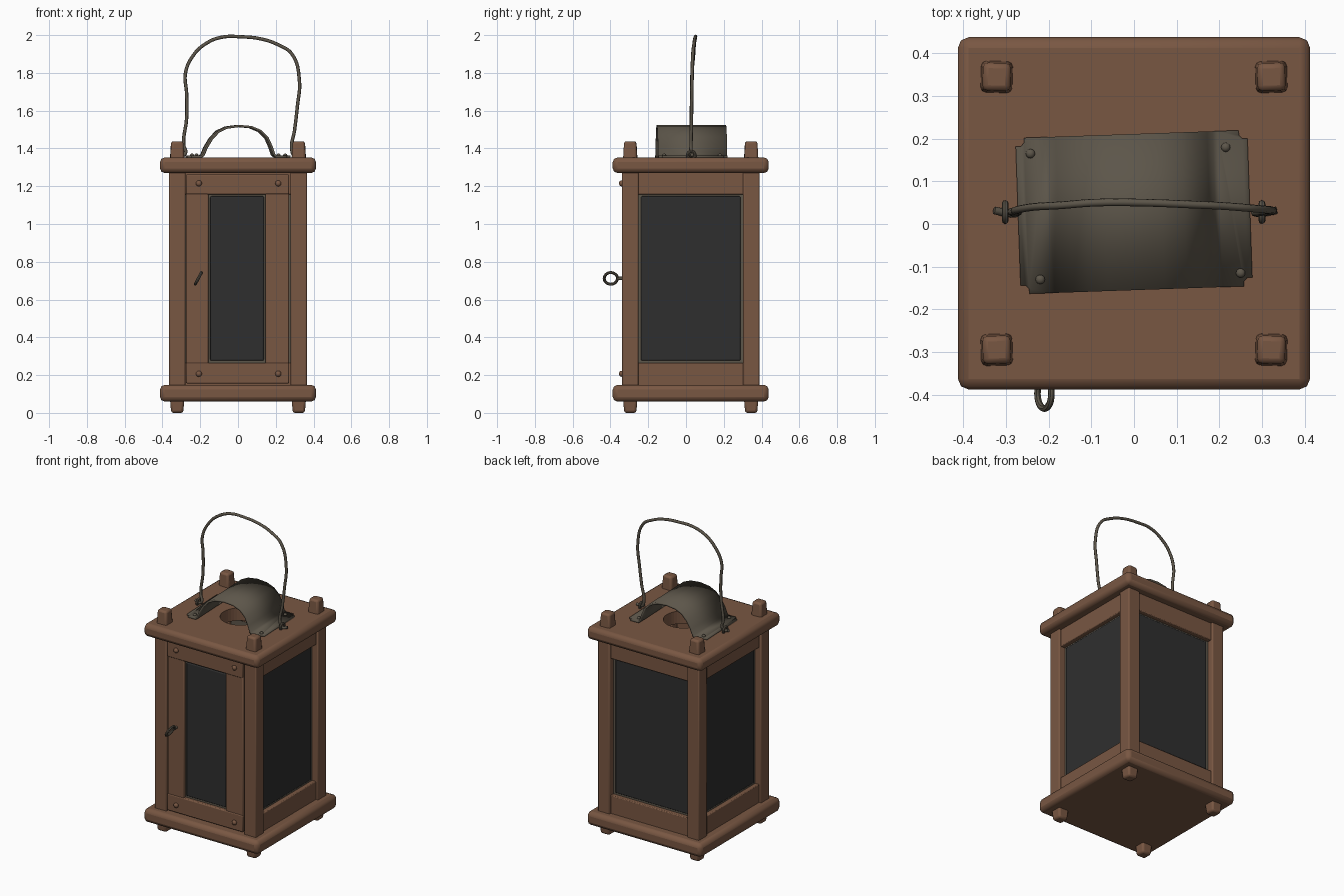
import bpy, bmesh, math
from mathutils import Matrix, Vector

cube = bpy.data.objects.get("Cube")
if cube:
    bpy.data.objects.remove(cube, do_unlink=True)


def material(name, rgb):
    m = bpy.data.materials.new(name)
    m.use_nodes = True
    m.diffuse_color = (*rgb, 1)
    m.node_tree.nodes["Principled BSDF"].inputs["Base Color"].default_value = (*rgb, 1)
    return m


WOOD = material("brown wood", (0.19, 0.095, 0.055))
METAL = material("dull metal", (0.108, 0.092, 0.068))
GLASS = material("dark glass", (0.028, 0.028, 0.028))
CY = 0.025  # the body sits slightly behind the origin


def finish(ob, mat, bevel=0, segments=2):
    ob.data.materials.append(mat)
    if bevel:
        mod = ob.modifiers.new("soft edges", "BEVEL")
        mod.width, mod.segments = bevel, segments
    bpy.ops.object.select_all(action="DESELECT")
    ob.select_set(True)
    bpy.context.view_layer.objects.active = ob
    bpy.ops.object.shade_smooth_by_angle(angle=math.radians(35))
    return ob


def from_bmesh(name, bm):
    bmesh.ops.recalc_face_normals(bm, faces=bm.faces)
    me = bpy.data.meshes.new(name)
    bm.to_mesh(me)
    bm.free()
    ob = bpy.data.objects.new(name, me)
    bpy.context.collection.objects.link(ob)
    return ob


def box(name, x, y, z, mat, bevel=0.008, top=1, bottom=1, turn=0):
    """Box from (min, max) ranges; top and bottom scale the end faces."""
    bm = bmesh.new()
    bmesh.ops.create_cube(bm, size=1)
    for v in bm.verts:
        s = top if v.co.z > 0 else bottom
        v.co = Vector((v.co.x * (x[1] - x[0]) * s, v.co.y * (y[1] - y[0]) * s,
                       v.co.z * (z[1] - z[0])))
    ob = from_bmesh(name, bm)
    ob.location = [(a + b) / 2 for a, b in (x, y, z)]
    ob.rotation_euler.z = turn
    return finish(ob, mat, bevel)


def ring(name, loc, rot, major, minor):
    bpy.ops.mesh.primitive_torus_add(location=loc, rotation=rot, major_radius=major,
                                     minor_radius=minor, major_segments=24, minor_segments=8)
    bpy.context.object.name = name
    return finish(bpy.context.object, METAL)


def wire(name, points, radius):
    cu = bpy.data.curves.new(name, "CURVE")
    cu.dimensions = "3D"
    cu.bevel_depth, cu.bevel_resolution, cu.use_fill_caps = radius, 2, True
    cu.resolution_u = 8
    sp = cu.splines.new("BEZIER")
    sp.bezier_points.add(len(points) - 1)
    for p, co in zip(sp.bezier_points, points):
        p.co = co
        p.handle_left_type = p.handle_right_type = "AUTO"
    cu.materials.append(METAL)
    ob = bpy.data.objects.new(name, cu)
    bpy.context.collection.objects.link(ob)
    return ob


def rivet(name, loc, rot, mat, radius):
    bm = bmesh.new()
    bmesh.ops.create_uvsphere(bm, u_segments=12, v_segments=8, radius=radius)
    bmesh.ops.scale(bm, vec=(1, 1, 0.8), verts=bm.verts)
    ob = from_bmesh(name, bm)
    ob.location, ob.rotation_euler = loc, rot
    return finish(ob, mat)


# Base and roof boards
box("base_board", (-0.413, 0.413), (-0.388, 0.438), (0.06, 0.148), WOOD, 0.025)
roof = box("roof_board", (-0.413, 0.413), (-0.388, 0.438), (1.27, 1.352), WOOD, 0.025)

# Round smoke hole in the roof
bpy.ops.mesh.primitive_cylinder_add(vertices=40, radius=0.12, depth=0.4, location=(0, CY, 1.31))
cutter = bpy.context.object
cutter.name = "smoke_hole_cutter"
cutter.hide_render = True
cut = roof.modifiers.new("smoke hole", "BOOLEAN")
cut.object, cut.solver = cutter, "EXACT"
bpy.ops.object.select_all(action="DESELECT")
bpy.context.view_layer.objects.active = roof
roof.select_set(True)
for mod_name in [m.name for m in roof.modifiers if m.type in {"BEVEL", "BOOLEAN"}]:
    bpy.ops.object.modifier_apply(modifier=mod_name)
bpy.data.objects.remove(cutter, do_unlink=True)

# Corner posts with tapered ends poking through the boards
for sx, side in ((-1, "right"), (1, "left")):
    for sy, end in ((-1, "front"), (1, "back")):
        x, y = sx * 0.322, CY + sy * 0.32
        tag = f"{end}_{side}"
        box(f"{tag}_post", (x - 0.043, x + 0.043), (y - 0.043, y + 0.043), (0.1, 1.3), WOOD, 0.007)
        box(f"{tag}_finial", (x - 0.04, x + 0.04), (y - 0.04, y + 0.04), (1.3, 1.438), WOOD,
            0.012, top=0.8, turn=0.03 * sx * sy)
        box(f"{tag}_foot", (x - 0.04, x + 0.04), (y - 0.04, y + 0.04), (0, 0.1), WOOD,
            0.012, bottom=0.8)

# Side and back walls: two rails, a thin metal rim and a pane each
for name, angle in (("left", 0), ("back", 90), ("right", 180)):
    turn = Matrix.Translation((0, CY, 0)) @ Matrix.Rotation(math.radians(angle), 4, "Z")
    parts = [
        box(f"{name}_top_rail", (0.295, 0.35), (-0.29, 0.29), (1.155, 1.29), WOOD, 0.005),
        box(f"{name}_bottom_rail", (0.295, 0.35), (-0.29, 0.29), (0.12, 0.265), WOOD, 0.005),
        box(f"{name}_rim", (0.3, 0.322), (-0.285, 0.285), (0.25, 1.17), METAL, 0),
        box(f"{name}_pane", (0.305, 0.328), (-0.263, 0.263), (0.277, 1.147), GLASS, 0.006),
    ]
    for p in parts:
        p.matrix_world = turn @ Matrix.Translation(p.location)

# Front door: full-width rails, wide stiles, narrow pane
F = -0.338
box("door_top_rail", (-0.275, 0.27), (F, F + 0.05), (1.157, 1.263), WOOD, 0.006)
box("door_bottom_rail", (-0.275, 0.27), (F, F + 0.05), (0.156, 0.265), WOOD, 0.006)
box("door_right_stile", (-0.275, -0.157), (F + 0.004, F + 0.05), (0.25, 1.17), WOOD, 0.006)
box("door_left_stile", (0.145, 0.27), (F + 0.004, F + 0.05), (0.25, 1.17), WOOD, 0.006)
box("door_rim", (-0.17, 0.16), (F + 0.022, F + 0.045), (0.25, 1.17), METAL, 0)
box("door_pane", (-0.147, 0.137), (F + 0.015, F + 0.04), (0.277, 1.147), GLASS, 0.006)
for x in (-0.207, 0.213):
    for z in (0.207, 1.215):
        rivet("door_peg", (x, F - 0.004, z), (math.pi / 2, 0, 0), WOOD, 0.016)

# Ring pull on the door
ring("door_ring", (-0.21, -0.398, 0.712), (0, math.radians(90 + 28), 0), 0.035, 0.008)
wire("door_ring_shank", [(-0.21, -0.365, 0.712), (-0.21, -0.32, 0.712)], 0.009)

# Bent metal smoke cover over the hole
profile = [(-0.272, 1.356), (-0.2, 1.356), (-0.188, 1.366), (-0.172, 1.405), (-0.145, 1.45),
           (-0.11, 1.488), (-0.065, 1.51), (0, 1.519), (0.065, 1.513), (0.115, 1.492),
           (0.15, 1.457), (0.172, 1.408), (0.186, 1.366), (0.2, 1.356), (0.272, 1.356)]
bm = bmesh.new()
rows = [[bm.verts.new((x, y, z)) for x, z in profile] for y in (-0.183, 0.183)]
for a, b, c, d in zip(rows[0], rows[0][1:], rows[1][1:], rows[1]):
    bm.faces.new((a, b, c, d))
corners = [r[i] for r in rows for i in (0, -1)]
bmesh.ops.bevel(bm, geom=corners, offset=0.02, segments=3, affect="VERTICES")
cover = from_bmesh("smoke_cover", bm)
cover.location.y = 0.028
cover.rotation_euler.z = math.radians(2)
thick = cover.modifiers.new("sheet thickness", "SOLIDIFY")
thick.thickness, thick.offset = 0.012, 0
finish(cover, METAL)
for x, y in ((-0.243, 0.165), (0.215, 0.18), (-0.22, -0.13), (0.25, -0.115)):
    rivet("cover_rivet", (x, y, 1.364), (0, 0, 0), METAL, 0.011)

# Staples and the wire carrying handle
for x in (-0.302, 0.3):
    ring("handle_staple", (x, 0.028, 1.365), (0, math.pi / 2, 0), 0.02, 0.008)
wire("carrying_handle", [
    (-0.328, 0.032, 1.37), (-0.3, 0.026, 1.362), (-0.278, 0.024, 1.375), (-0.288, 0.028, 1.42),
    (-0.272, 0.028, 1.56), (-0.272, 0.03, 1.69), (-0.278, 0.032, 1.8), (-0.235, 0.04, 1.895),
    (-0.17, 0.044, 1.955), (-0.09, 0.05, 1.988), (0.02, 0.05, 1.991), (0.125, 0.046, 1.979),
    (0.21, 0.042, 1.95), (0.285, 0.036, 1.9), (0.325, 0.032, 1.76), (0.314, 0.03, 1.62),
    (0.3, 0.028, 1.5), (0.285, 0.026, 1.39), (0.3, 0.026, 1.362), (0.334, 0.032, 1.368)], 0.009)
